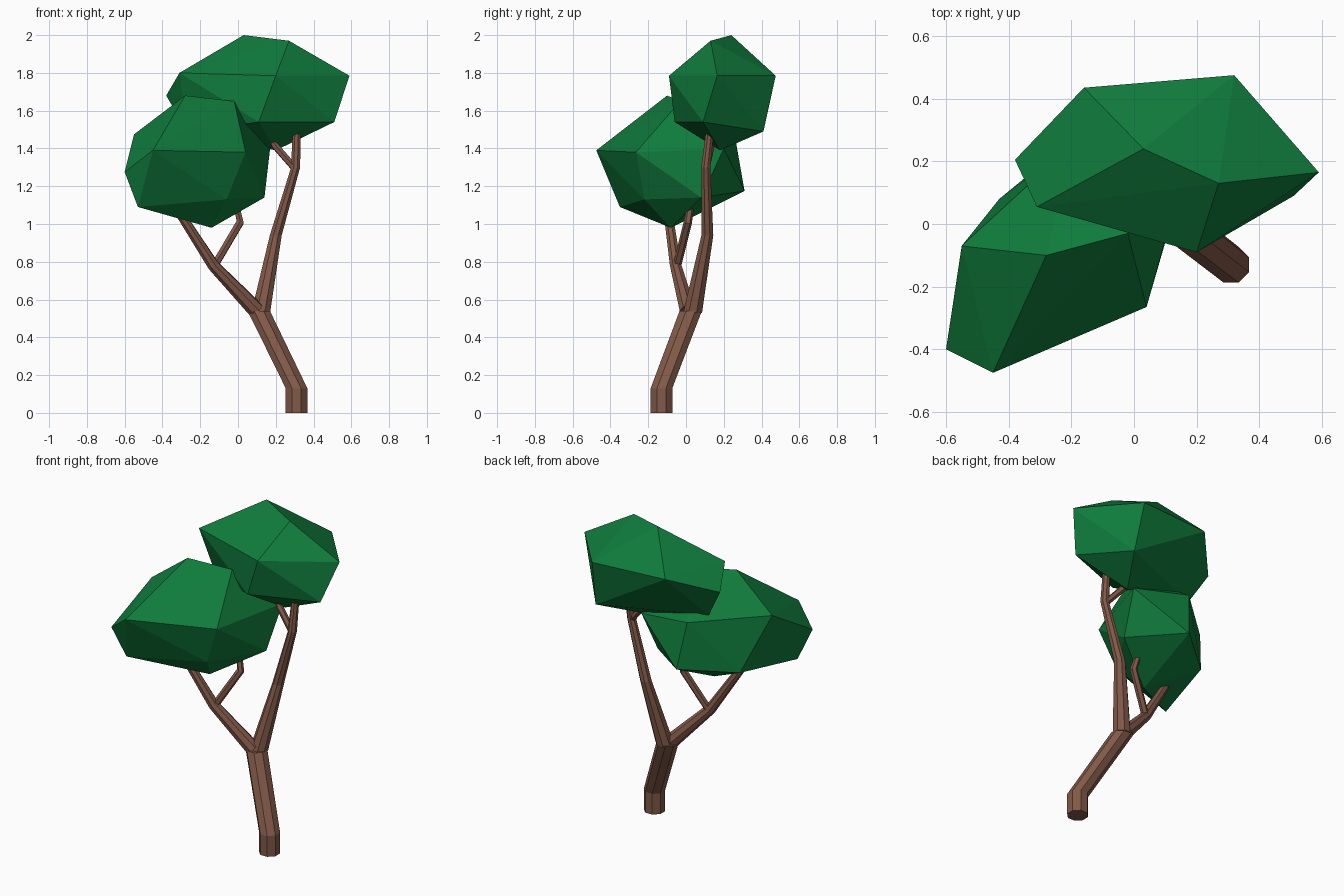
import bpy, bmesh, math
from mathutils import Vector

if "Cube" in bpy.data.objects:
    bpy.data.objects.remove(bpy.data.objects["Cube"])


def material(name, color):
    m = bpy.data.materials.new(name)
    m.diffuse_color = (*color, 1)
    m.use_nodes = True
    m.node_tree.nodes["Principled BSDF"].inputs["Base Color"].default_value = m.diffuse_color
    return m


bark = material("bark", (0.22, 0.10, 0.065))
leaf = material("leaf", (0.005, 0.20, 0.045))


def finish(bm, name, mat):
    bmesh.ops.recalc_face_normals(bm, faces=bm.faces)
    me = bpy.data.meshes.new(name)
    bm.to_mesh(me)
    bm.free()
    me.materials.append(mat)
    bpy.context.collection.objects.link(bpy.data.objects.new(name, me))


def limb(name, path, sides=8, level=False):
    """Tapered faceted tube through (x, y, z, radius) points."""
    bm = bmesh.new()
    pts = [Vector(p[:3]) for p in path]
    rings = []
    for i, p in enumerate(pts):
        d = pts[min(i + 1, len(pts) - 1)] - pts[max(i - 1, 0)]
        n = Vector((0, 0, 1)) if level else d.normalized()
        u = (Vector((1, 0, 0)) - n * n.x).normalized()
        v = n.cross(u)
        ring = []
        for k in range(sides):
            a = 2 * math.pi * (k + 0.5) / sides
            ring.append(bm.verts.new(p + (u * math.cos(a) + v * math.sin(a)) * path[i][3]))
        rings.append(ring)
    for a, b in zip(rings, rings[1:]):
        for k in range(sides):
            j = (k + 1) % sides
            bm.faces.new((a[k], a[j], b[j], b[k]))
    bm.faces.new(rings[0][::-1])
    bm.faces.new(rings[-1])
    finish(bm, name, bark)


def crown(name, pts):
    """Faceted leaf mass as the hull of its corner points."""
    bm = bmesh.new()
    for p in pts:
        bm.verts.new(p)
    r = bmesh.ops.convex_hull(bm, input=bm.verts)
    junk = [g for g in r["geom_interior"] if isinstance(g, bmesh.types.BMVert)]
    bmesh.ops.delete(bm, geom=junk, context='VERTS')
    finish(bm, name, leaf)


# Trunk and main branches
limb("trunk", [(0.31, -0.13, 0, 0.062), (0.31, -0.13, 0.13, 0.062),
               (0.11, 0.025, 0.54, 0.064)], level=True)
limb("right_branch", [(0.12, 0.035, 0.53, 0.054), (0.20, 0.113, 0.94, 0.034),
                      (0.305, 0.105, 1.30, 0.026), (0.31, 0.125, 1.48, 0.023)], level=True)
limb("left_branch", [(0.10, 0.01, 0.54, 0.045), (-0.13, -0.055, 0.78, 0.032),
                     (-0.31, -0.095, 1.06, 0.025)])

# Small twigs
limb("right_twig", [(0.305, 0.105, 1.29, 0.02), (0.20, 0.13, 1.41, 0.02),
                    (0.17, 0.14, 1.46, 0.018)], 6)
limb("left_twig", [(-0.13, -0.05, 0.77, 0.022), (0.012, 0.01, 1.01, 0.022),
                   (-0.01, 0.025, 1.10, 0.018)], 6)

# Leaf masses
crown("upper_crown", [
    (0.03, 0.24, 2.00), (0.27, 0.13, 1.97), (0.59, 0.165, 1.785), (0.32, 0.475, 1.785),
    (-0.16, 0.435, 1.79), (-0.38, 0.205, 1.68), (-0.31, 0.055, 1.80), (0.20, -0.09, 1.785),
    (0.51, 0.09, 1.54), (0.11, -0.06, 1.54), (0.34, 0.41, 1.49), (0.20, 0.18, 1.39),
    (-0.27, 0.16, 1.49)])
crown("lower_crown", [
    (-0.45, -0.475, 1.39), (-0.60, -0.40, 1.275), (-0.55, -0.07, 1.475), (-0.28, -0.10, 1.68),
    (-0.02, -0.03, 1.65), (0.04, -0.265, 1.38), (-0.14, -0.08, 0.98), (-0.06, -0.22, 1.13),
    (-0.53, -0.35, 1.09), (0.14, 0.08, 1.14), (0.17, 0.20, 1.40), (-0.15, 0.31, 1.175),
    (-0.19, 0.26, 1.46), (-0.43, 0.08, 1.14)])
